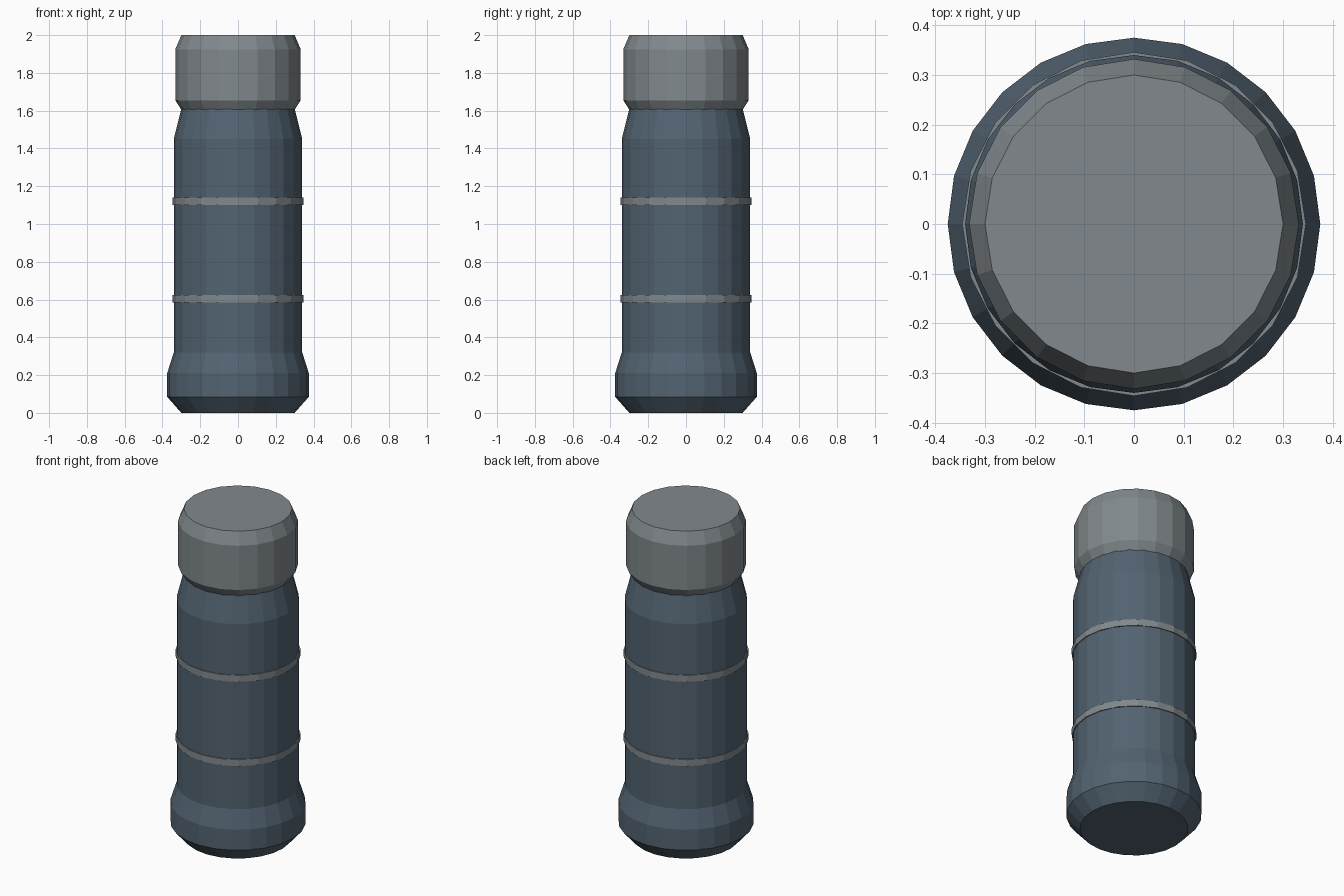
import bpy
import bmesh
from math import cos, sin, tau

cube = bpy.data.objects.get("Cube")
if cube:
    bpy.data.objects.remove(cube, do_unlink=True)


def material(name, rgb):
    mat = bpy.data.materials.new(name)
    mat.use_nodes = True
    mat.diffuse_color = (*rgb, 1)
    mat.node_tree.nodes["Principled BSDF"].inputs["Base Color"].default_value = (*rgb, 1)
    return mat


def turned(name, profile, sides, mat):
    """Closed, flat-faced solid turned about z from (radius, height) points."""
    bm = bmesh.new()
    loops = [[bm.verts.new((r * cos(tau * i / sides), r * sin(tau * i / sides), z))
              for i in range(sides)] for r, z in profile]
    for low, high in zip(loops, loops[1:]):
        for i in range(sides):
            j = (i + 1) % sides
            bm.faces.new((low[i], low[j], high[j], high[i]))
    bm.faces.new(loops[0][::-1])
    bm.faces.new(loops[-1])
    mesh = bpy.data.meshes.new(name)
    bm.to_mesh(mesh)
    bm.free()
    mesh.materials.append(mat)
    obj = bpy.data.objects.new(name, mesh)
    bpy.context.collection.objects.link(obj)
    return obj


blue = material("slate blue", (0.085, 0.125, 0.165))
grey = material("metal grey", (0.22, 0.25, 0.265))

# Body with flared foot and tapered shoulder
turned("flask_body", [(0.30, 0), (0.375, 0.085), (0.375, 0.21), (0.34, 0.32),
                      (0.34, 1.45), (0.30, 1.61)], 24, blue)

# Bevelled lid
turned("lid", [(0.30, 1.605), (0.332, 1.655), (0.332, 1.925), (0.30, 2)], 20, grey)

# Thin bands around the body
for name, z in (("lower_band", 0.605), ("upper_band", 1.12)):
    turned(name, [(0.346, z - 0.02), (0.346, z + 0.02)], 20, grey)
